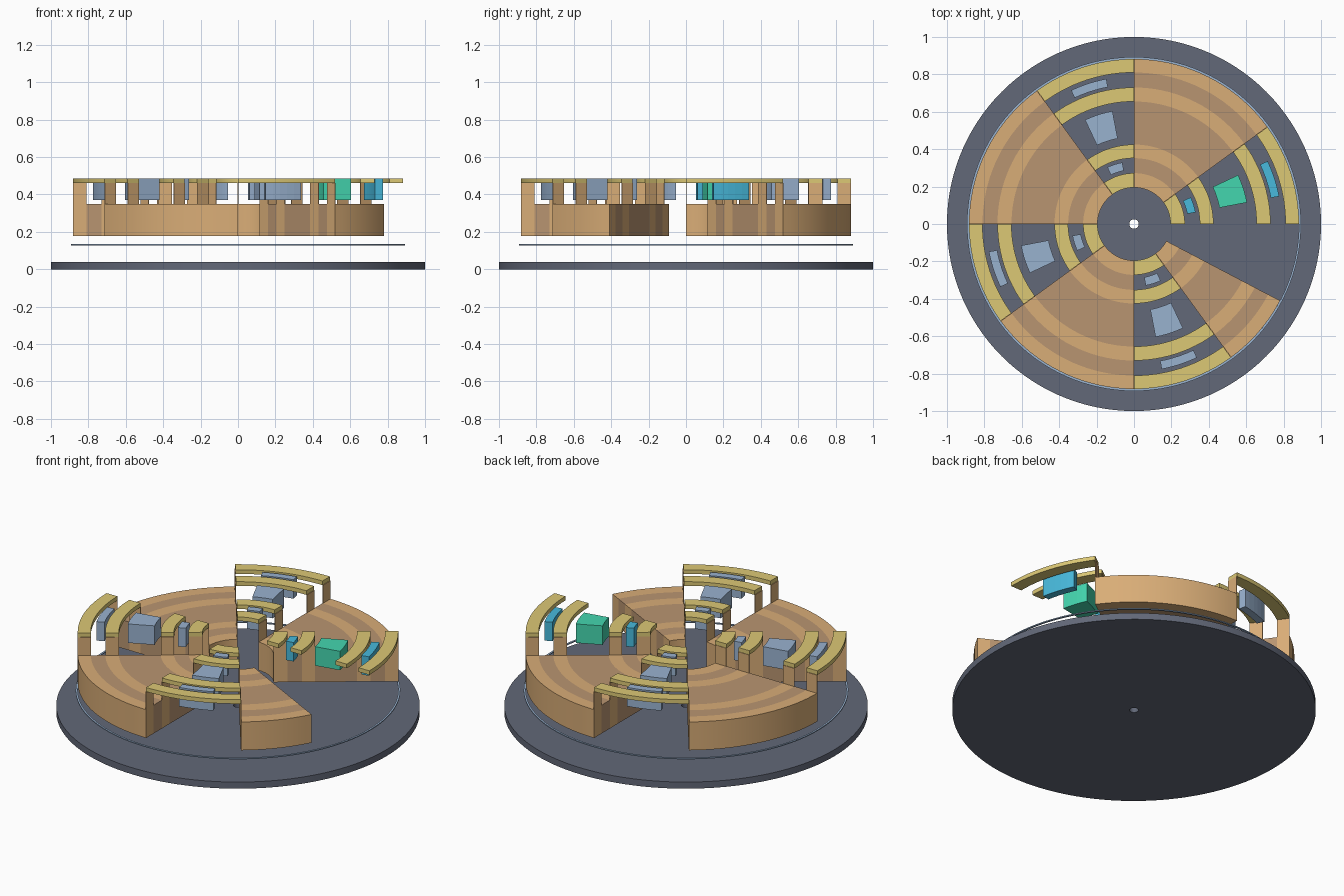
import bpy
import bmesh
from math import cos, sin, radians, ceil

cube = bpy.data.objects.get("Cube")
if cube:
    bpy.data.objects.remove(cube, do_unlink=True)


def material(name, r, g, b):
    """Flat colour from 0-255 display values, stored as linear."""
    rgb = [((c / 255 + 0.055) / 1.055) ** 2.4 for c in (r, g, b)]
    mat = bpy.data.materials.new(name)
    mat.diffuse_color = (*rgb, 1)
    mat.use_nodes = True
    mat.node_tree.nodes["Principled BSDF"].inputs["Base Color"].default_value = (*rgb, 1)
    return mat


SLATE = material("slate", 98, 104, 120)
COPPER = material("copper", 217, 173, 119)
BROWN = material("dull brown", 185, 149, 113)
GOLD = material("gold", 220, 200, 117)
STEEL = material("steel blue", 153, 178, 207)
TEAL = material("teal blue", 72, 186, 220)
GREEN = material("mint green", 68, 214, 175)


def arc_block(name, mat, r0, r1, z0, z1, a0=0, a1=360, step=3):
    """Solid ring section between two radii, heights and angles in degrees."""
    full = a1 - a0 >= 360
    count = max(1, ceil((a1 - a0) / step))
    bm = bmesh.new()
    rows = []
    for i in range(count if full else count + 1):
        a = radians(a0 + (a1 - a0) * i / count)
        rows.append([bm.verts.new((r * cos(a), r * sin(a), z))
                     for r, z in ((r0, z0), (r1, z0), (r1, z1), (r0, z1))])
    for i in range(count):
        p, q = rows[i], rows[(i + 1) % len(rows)]
        for k in range(4):
            n = (k + 1) % 4
            bm.faces.new((p[k], p[n], q[n], q[k]))
    if not full:
        bm.faces.new(rows[0])
        bm.faces.new(rows[-1])
    bmesh.ops.recalc_face_normals(bm, faces=bm.faces)
    mesh = bpy.data.meshes.new(name)
    bm.to_mesh(mesh)
    bm.free()
    mesh.materials.append(mat)
    obj = bpy.data.objects.new(name, mesh)
    bpy.context.collection.objects.link(obj)
    return obj


def smooth(obj):
    bpy.ops.object.select_all(action="DESELECT")
    obj.select_set(True)
    bpy.context.view_layer.objects.active = obj
    bpy.ops.object.shade_smooth_by_angle(angle=radians(30))


# Base disc with a pin hole, and the thin ring hovering over it
smooth(arc_block("base_disc", SLATE, 0.025, 1.0, 0, 0.04))
smooth(arc_block("thin_ring", STEEL, 0.882, 0.893, 0.128, 0.134))

# Concentric tracks: four copper bands with brown filling between them
EDGES = [0.195, 0.272, 0.352, 0.425, 0.655, 0.73, 0.81, 0.882]
BANDS = list(zip(EDGES[:-1], EDGES[1:]))
TRACKS = BANDS[::2]
SECTORS = [(36, 90), (126, 180), (216, 270), (306, 332.3)]
BODY_Z, BRIDGE_Z, TOP_Z = (0.178, 0.35), 0.46, 0.485

for s, (a0, a1) in enumerate(SECTORS):
    for b, (r0, r1) in enumerate(BANDS):
        mat = BROWN if b % 2 else COPPER
        smooth(arc_block(f"sector_{s}_band_{b}", mat, r0, r1, *BODY_Z, a0, a1))
    # Thin upright plates carrying the bridges; the cut sector has only one set
    for t, (r0, r1) in enumerate(TRACKS):
        ends = [("start", a0, 1)] + ([("end", a1, -1)] if s < 3 else [])
        for label, a, side in ends:
            spread = 0.2 / r1 * side
            arc_block(f"sector_{s}_{label}_plate_{t}", COPPER, r0, r1,
                      BODY_Z[1], BRIDGE_Z, min(a, a + spread), max(a, a + spread))

# Gold bridges across each gap, with three blocks between them
BLOCKS = [("inner", 0.29, 0.335, TEAL), ("middle", 0.465, 0.615, GREEN),
          ("outer", 0.745, 0.79, TEAL)]
for g in range(4):
    start = 90 * g
    for t, (r0, r1) in enumerate(TRACKS):
        smooth(arc_block(f"gap_{g}_bridge_{t}", GOLD, r0, r1, BRIDGE_Z, TOP_Z, start, start + 36))
    for label, r0, r1, lit in BLOCKS:
        arc_block(f"gap_{g}_{label}_block", lit if g == 0 else STEEL, r0, r1,
                  0.37, TOP_Z, start + 10.8, start + 25.2)
